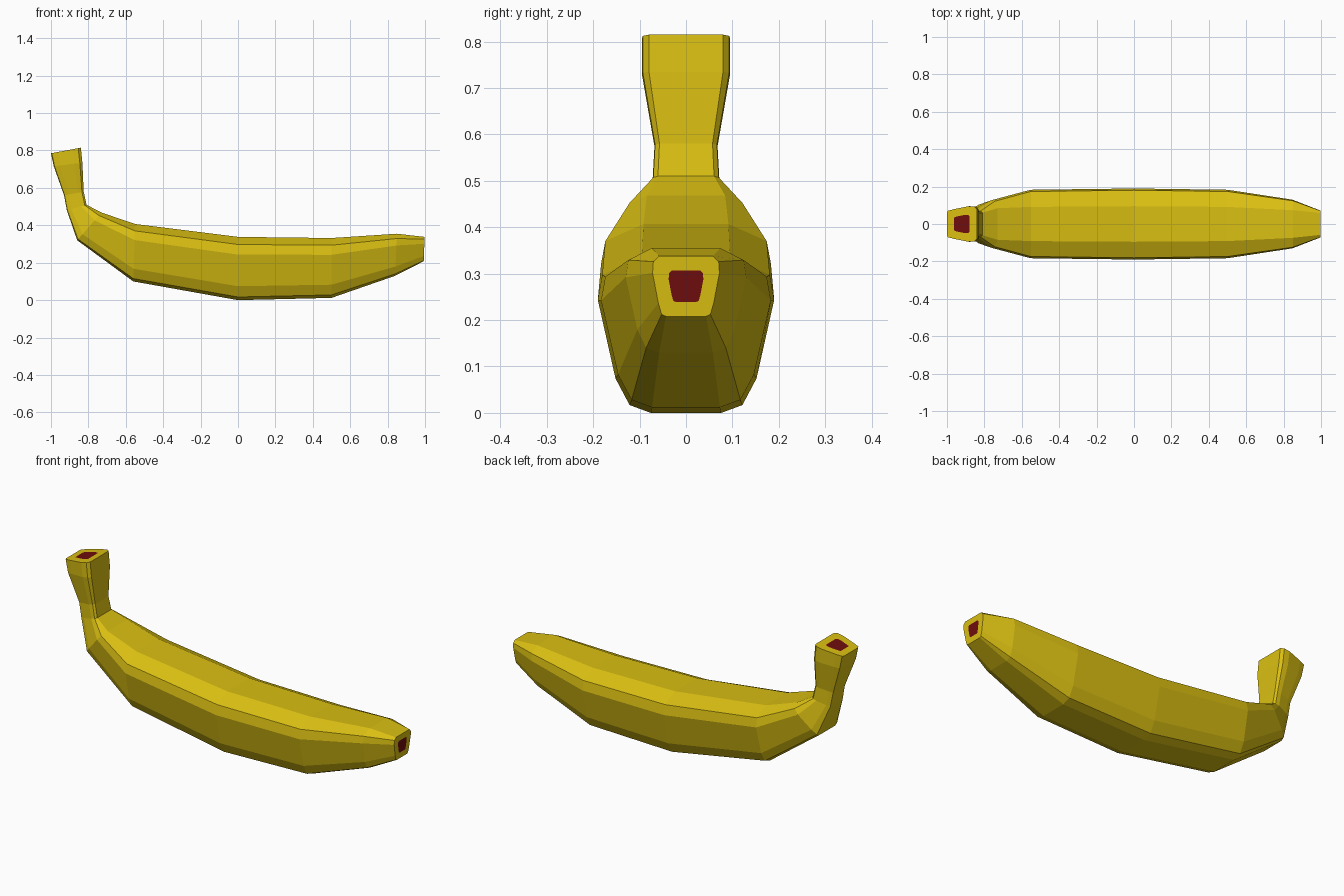
import bpy, bmesh
from mathutils import Vector

if "Cube" in bpy.data.objects:
    bpy.data.objects.remove(bpy.data.objects["Cube"])


def material(name, color):
    m = bpy.data.materials.new(name)
    m.diffuse_color = (*color, 1)
    m.use_nodes = True
    m.node_tree.nodes["Principled BSDF"].inputs["Base Color"].default_value = m.diffuse_color
    return m


yellow = material("banana yellow", (0.70, 0.52, 0.006))
red = material("dark red", (0.16, 0.004, 0.004))

# Half cross-sections from underside to top: (width fraction, height fraction)
BODY = [(0.40, 0.0), (0.64, 0.05), (0.80, 0.22), (1.0, 0.72), (0.95, 0.88), (0.50, 1.0)]
BLUNT = [(0.62, 0.0), (0.74, 0.03), (0.83, 0.22), (1.0, 0.72), (0.98, 0.91), (0.84, 1.0)]

# Stations: outer curve (x, z), inner curve (x, z), half width, bluntness
STATIONS = [
    ((-1.0, 0.785), (-0.84, 0.815), 0.095, 1.0),
    ((-0.985, 0.715), (-0.832, 0.735), 0.095, 1.0),
    ((-0.93, 0.56), (-0.825, 0.58), 0.068, 1.0),
    ((-0.915, 0.48), (-0.81, 0.51), 0.072, 1.0),
    ((-0.86, 0.32), (-0.73, 0.468), 0.126, 0.5),
    ((-0.56, 0.10), (-0.55, 0.407), 0.183, 0.0),
    ((0.0, 0.0), (0.0, 0.338), 0.190, 0.0),
    ((0.5, 0.012), (0.5, 0.332), 0.183, 0.0),
    ((0.84, 0.13), (0.85, 0.355), 0.130, 0.2),
    ((0.993, 0.208), (0.998, 0.338), 0.072, 0.9),
]


def ring_points(outer, inner, half, blunt):
    o = Vector((outer[0], 0, outer[1]))
    i = Vector((inner[0], 0, inner[1]))
    side = []
    for (u0, t0), (u1, t1) in zip(BODY, BLUNT):
        u = u0 + (u1 - u0) * blunt
        t = t0 + (t1 - t0) * blunt
        side.append(o.lerp(i, t) + Vector((0, u * half, 0)))
    return side + [Vector((p.x, -p.y, p.z)) for p in reversed(side)]


bm = bmesh.new()


def bridge(a, b):
    n = len(a)
    for k in range(n):
        bm.faces.new((a[k], a[(k + 1) % n], b[(k + 1) % n], b[k]))


# Peel lofted through the stations
rings = [[bm.verts.new(p) for p in ring_points(*s)] for s in STATIONS]
for a, b in zip(rings, rings[1:]):
    bridge(a, b)

# End caps with an inset dark patch
for ring in (rings[0], rings[-1]):
    centre = sum((v.co for v in ring), Vector()) / len(ring)
    mid = (ring[0].co + ring[5].co + ring[6].co + ring[-1].co) / 4
    inner = [bm.verts.new(mid + (v.co - mid) * 0.52) for v in ring]
    bridge(ring, inner)
    bm.faces.new(inner).material_index = 1

bmesh.ops.recalc_face_normals(bm, faces=bm.faces)
mesh = bpy.data.meshes.new("banana")
bm.to_mesh(mesh)
bm.free()
mesh.materials.append(yellow)
mesh.materials.append(red)
bpy.context.collection.objects.link(bpy.data.objects.new("banana", mesh))
